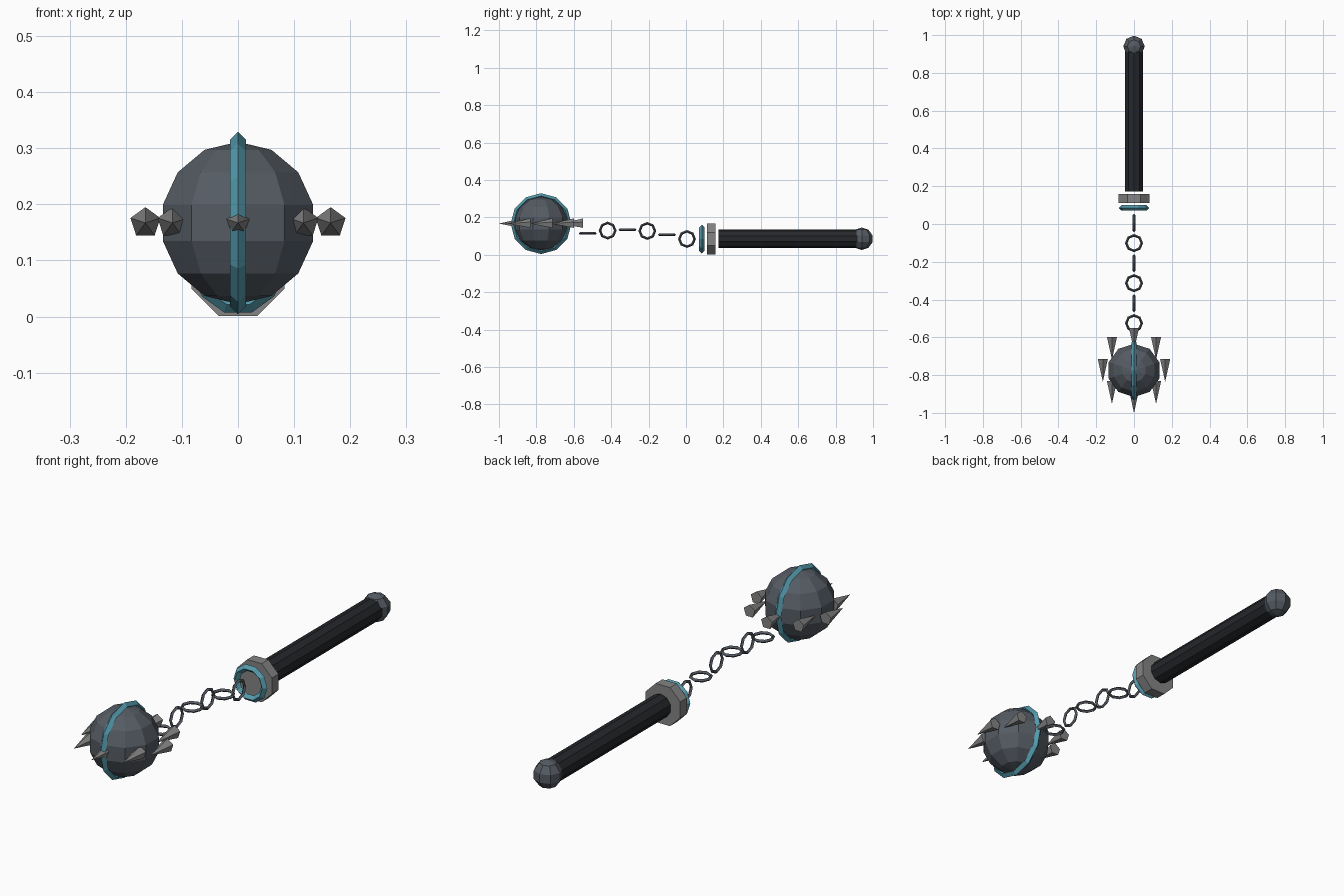
import bpy
from math import pi, sin, cos

if "Cube" in bpy.data.objects:
    bpy.data.objects.remove(bpy.data.objects["Cube"])


def material(name, rgb):
    m = bpy.data.materials.new(name)
    m.diffuse_color = (*rgb, 1)
    m.use_nodes = True
    m.node_tree.nodes["Principled BSDF"].inputs["Base Color"].default_value = m.diffuse_color
    return m


STEEL = material("dark_steel", (0.09, 0.105, 0.125))
GRIP = material("black_grip", (0.018, 0.02, 0.024))
METAL = material("grey_metal", (0.23, 0.23, 0.23))
TEAL = material("teal_trim", (0.09, 0.32, 0.41))
ALONG_Y = (pi / 2, 0, 0)
ALONG_X = (0, pi / 2, 0)


def finish(name, mat):
    ob = bpy.context.object
    ob.name = name
    ob.data.materials.append(mat)
    return ob


def sphere(name, mat, loc, r, segments, rings):
    bpy.ops.mesh.primitive_uv_sphere_add(segments=segments, ring_count=rings, radius=r, location=loc)
    return finish(name, mat)


def cone(name, mat, loc, r1, r2, depth, sides, rot=ALONG_Y):
    bpy.ops.mesh.primitive_cone_add(vertices=sides, radius1=r1, radius2=r2, depth=depth,
                                    location=loc, rotation=rot)
    return finish(name, mat)


def torus(name, mat, loc, major, minor, n_major, n_minor, rot):
    bpy.ops.mesh.primitive_torus_add(major_radius=major, minor_radius=minor, major_segments=n_major,
                                     minor_segments=n_minor, location=loc, rotation=rot)
    return finish(name, mat)


# Striking ball with its band
BALL_Y, BALL_Z = -0.775, 0.167
sphere("ball", STEEL, (0, BALL_Y, BALL_Z), 0.1445, 10, 7)
torus("ball_band", TEAL, (0, BALL_Y, BALL_Z), 0.148, 0.0145, 12, 4, ALONG_X)

# Eight spikes around the equator, all pointing forward
for i in range(8):
    a = i * pi / 4
    loc = (0.165 * cos(a), BALL_Y + 0.165 * sin(a), BALL_Z)
    cone(f"spike_{i + 1}", METAL, loc, 0.028, 0, 0.12, 5)

# Chain links, alternately upright and flat
for i, z in enumerate((0.085, 0.107, 0.128, 0.134, 0.130, 0.115)):
    torus(f"chain_link_{i + 1}", STEEL, (0, 0.005 - 0.106 * i, z), 0.041, 0.007, 8, 4,
          ALONG_X if i % 2 == 0 else (0, 0, 0))

# Handle: trim ring, collar, grip and pommel
HZ = 0.084
torus("collar_ring", TEAL, (0, 0.085, HZ), 0.066, 0.0145, 10, 4, ALONG_Y)
cone("collar", METAL, (0, 0.135, HZ), 0.09, 0.09, 0.046, 8, (pi / 2, pi / 8, 0))
cone("grip", GRIP, (0, 0.545, HZ + 0.002), 0.05, 0.05, 0.745, 10)
sphere("pommel", STEEL, (0, 0.94, HZ + 0.002), 0.06, 8, 5)
